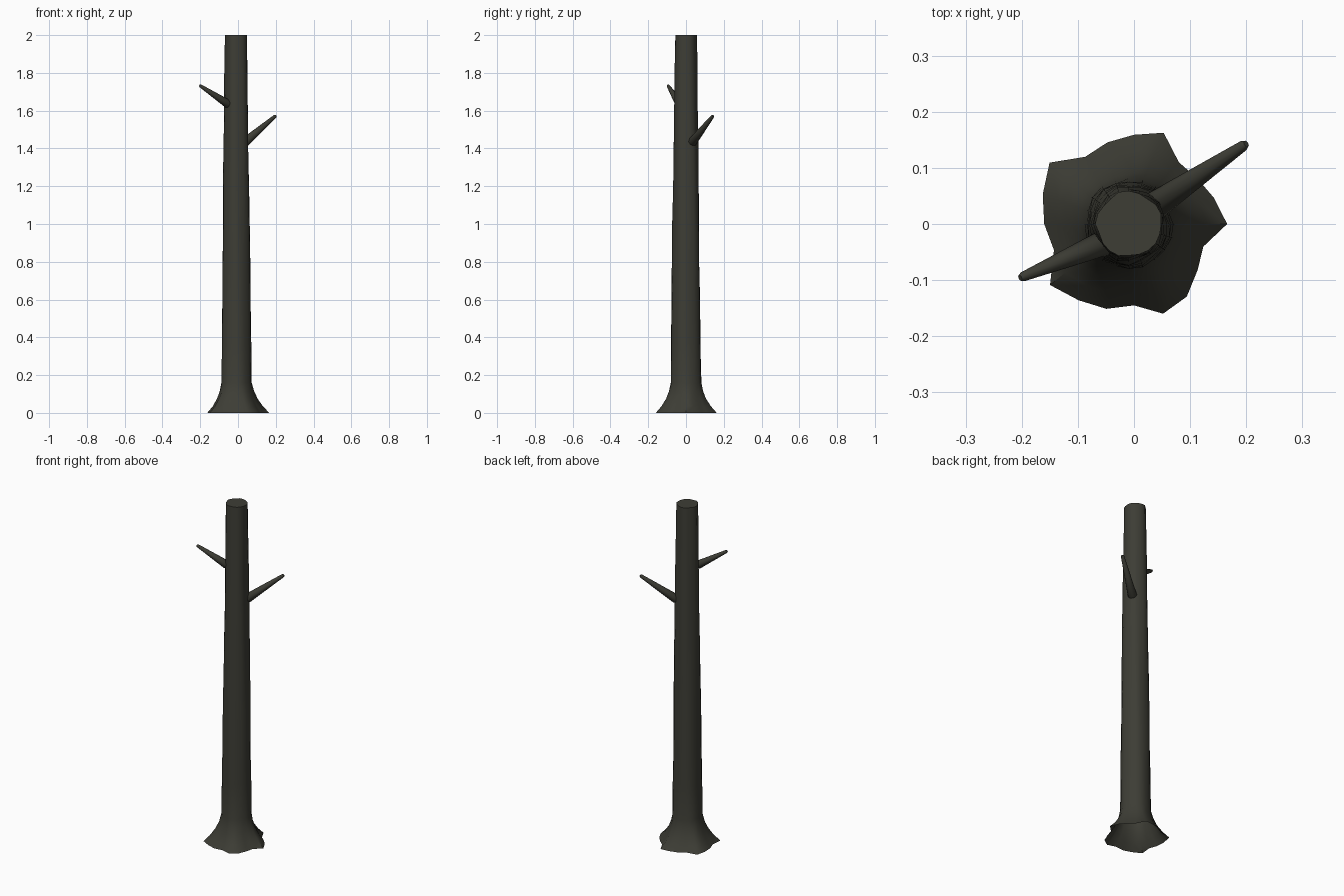
import bpy, bmesh, math, random
from mathutils import Vector

cube = bpy.data.objects.get("Cube")
if cube:
    bpy.data.objects.remove(cube)
random.seed(4)

bark = bpy.data.materials.new("dark_bark")
bark.use_nodes = True
bark.diffuse_color = (0.047, 0.047, 0.036, 1)
bark.node_tree.nodes["Principled BSDF"].inputs["Base Color"].default_value = bark.diffuse_color


def loft(name, rings, cap_start, cap_end, angle):
    """Skin a list of equal-sized point rings into one smooth object."""
    bm = bmesh.new()
    loops = [[bm.verts.new(p) for p in ring] for ring in rings]
    n = len(loops[0])
    for a, b in zip(loops, loops[1:]):
        for i in range(n):
            j = (i + 1) % n
            bm.faces.new((a[i], a[j], b[j], b[i]))
    if cap_start:
        bm.faces.new(loops[0][::-1])
    if cap_end:
        bm.faces.new(loops[-1])
    mesh = bpy.data.meshes.new(name)
    bm.to_mesh(mesh)
    bm.free()
    mesh.materials.append(bark)
    obj = bpy.data.objects.new(name, mesh)
    bpy.context.collection.objects.link(obj)
    bpy.ops.object.select_all(action="DESELECT")
    obj.select_set(True)
    bpy.context.view_layer.objects.active = obj
    bpy.ops.object.shade_smooth_by_angle(angle=math.radians(angle))
    return obj


# Trunk: ragged root outline that flares into a slim tapering column
ROOT = [.166, .15, .139, .136, .171, .159, .153, .148, .186, .171,
        .16, .15, .185, .168, .159, .145, .168, .16, .14, .13]
SIDES = len(ROOT)
FLARE = [(0, 1), (.035, .62), (.075, .32), (.115, .12), (.16, 0)]
heights = FLARE + [(.16 + 1.84 * k / 9, 0) for k in range(1, 10)]

rings = []
for z, flare in heights:
    column = .083 - .0125 * z
    ring = []
    for i, root in enumerate(ROOT):
        a = math.tau * i / SIDES
        lobe = .002 * math.cos(5 * a + 2 * z) + random.uniform(-.0015, .0015)
        r = root * flare + (column + lobe) * (1 - flare)
        off = -.009 * (1 - flare)
        ring.append((r * math.cos(a) + off, r * math.sin(a), z))
    rings.append(ring)
loft("trunk", rings, False, True, 50)


# Broken branch stubs: tapered rods rooted inside the trunk
def branch(name, start, tip, r_start, r_tip, sides=10):
    start, tip = Vector(start), Vector(tip)
    turn = (tip - start).to_track_quat("Z", "Y")
    rings = []
    for t, scale in ((0, .6), (.06, 1), (.5, 1), (.97, 1), (1, .7)):
        r = (r_start + (r_tip - r_start) * t) * scale
        centre = start.lerp(tip, t)
        rings.append([centre + turn @ Vector((r * math.cos(math.tau * i / sides),
                                              r * math.sin(math.tau * i / sides), 0))
                      for i in range(sides)])
    loft(name, rings, True, True, 50)


branch("right_branch", (-.045, -.03, 1.63), (-.203, -.096, 1.734), .024, .008)
branch("left_branch", (.03, .028, 1.427), (.2, .143, 1.573), .026, .009)
